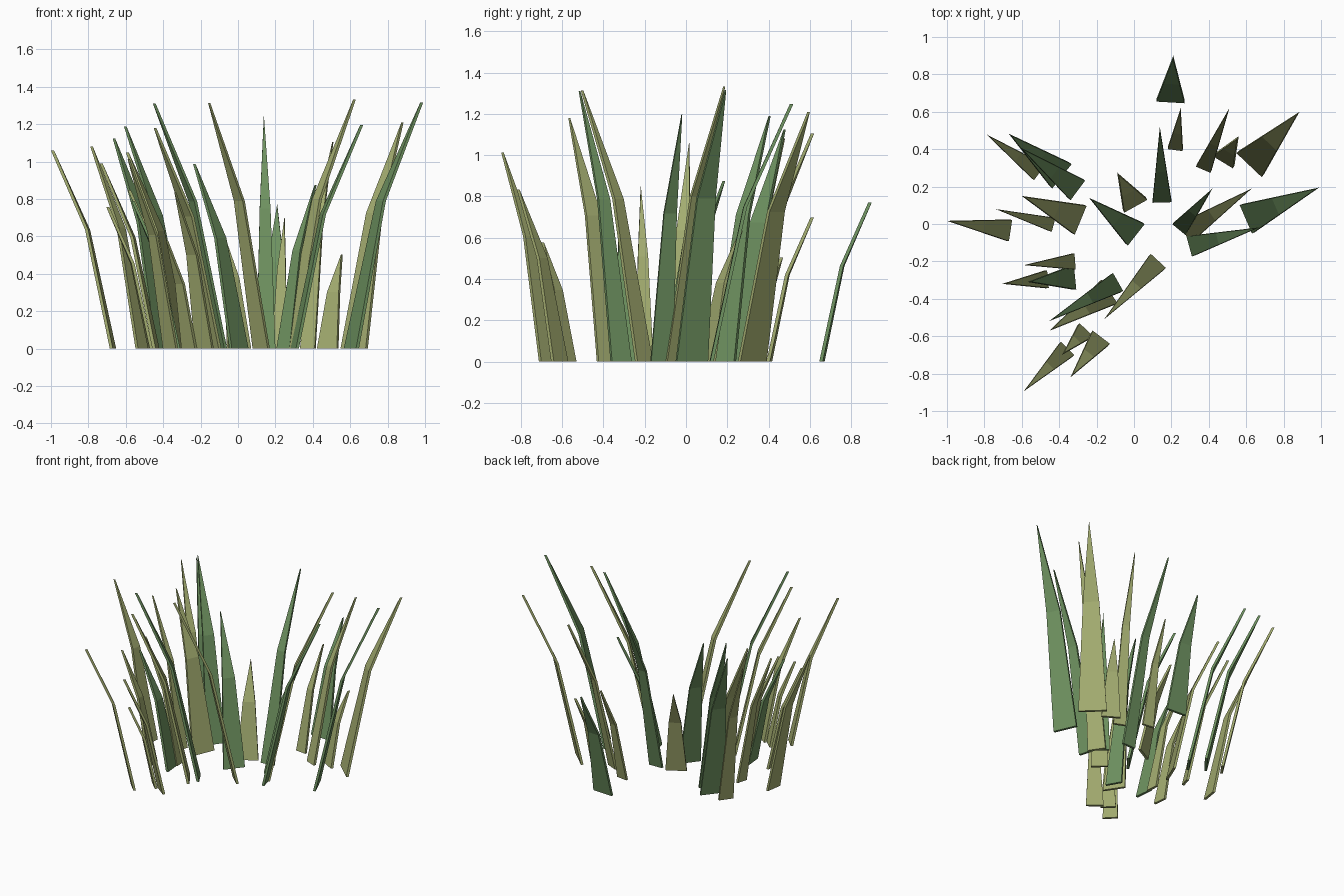
import bpy, bmesh
from mathutils import Vector

THICK = 0.017      # horizontal thickness of every blade
RISE = 3.08        # blade height per unit of outward lean


def make_material(name, rgb):
    m = bpy.data.materials.new(name)
    m.diffuse_color = (*rgb, 1)
    return m


olive = make_material("olive grass", (0.366, 0.413, 0.162))
green = make_material("green grass", (0.156, 0.287, 0.117))


def blade(name, mat, cx, cy, tx, ty, width):
    """Flat pointed blade that leans from its root to its tip, with one bend."""
    root, lean = Vector((cx, cy, 0)), Vector((tx - cx, ty - cy, 0))
    length = lean.length
    out = lean.normalized()
    side = Vector((out.y, -out.x, 0))
    height, reach = RISE * length, length - THICK
    bm = bmesh.new()

    def outline(shift):
        def pt(s, along, up):
            return bm.verts.new(root + out * (reach * along + shift)
                                + side * (s * width / 2) + Vector((0, 0, up * height)))
        # root corners, bend corners, tip
        return [pt(-1, 0, 0), pt(1, 0, 0), pt(0.58, 0.42, 0.6),
                pt(0, 1, 1), pt(-0.58, 0.42, 0.6)]

    a, b = outline(0), outline(THICK)
    for v in (a, b):
        bm.faces.new((v[0], v[1], v[2], v[4]))
        bm.faces.new((v[4], v[2], v[3]))
    for i in range(5):
        j = (i + 1) % 5
        bm.faces.new((a[i], a[j], b[j], b[i]))
    bmesh.ops.recalc_face_normals(bm, faces=bm.faces)
    mesh = bpy.data.meshes.new(name)
    bm.to_mesh(mesh)
    bm.free()
    mesh.materials.append(mat)
    bpy.context.collection.objects.link(bpy.data.objects.new(name, mesh))


# Root x, y, tip x, y, root width
olive_blades = [
    (0.22, 0.395, 0.25, 0.62, 0.08),
    (0.37, 0.29, 0.51, 0.62, 0.085),
    (0.475, 0.33, 0.56, 0.47, 0.125),
    (0.615, 0.315, 0.885, 0.60, 0.185),
    (0.27, -0.05, 0.63, 0.19, 0.12),
    (0.01, 0.095, -0.09, 0.275, 0.14),
    (-0.505, 0.275, -0.79, 0.48, 0.10),
    (-0.285, 0.02, -0.60, 0.15, 0.165),
    (-0.43, -0.005, -0.74, 0.08, 0.075),
    (-0.66, -0.035, -1.00, 0.017, 0.115),
    (-0.315, -0.20, -0.59, -0.22, 0.085),
    (-0.46, -0.295, -0.705, -0.32, 0.095),
    (-0.13, -0.36, -0.45, -0.57, 0.15),
    (0.13, -0.197, -0.16, -0.51, 0.11),
    (-0.255, -0.565, -0.385, -0.70, 0.10),
    (-0.175, -0.605, -0.34, -0.82, 0.115),
    (-0.355, -0.665, -0.59, -0.895, 0.10),
]
green_blades = [
    (0.195, 0.65, 0.21, 0.90, 0.15),
    (0.15, 0.115, 0.138, 0.52, 0.10),
    (0.598, 0.025, 0.99, 0.195, 0.165),
    (0.24, -0.03, 0.42, 0.19, 0.09),
    (0.295, -0.12, 0.67, -0.018, 0.11),
    (0.012, -0.058, -0.24, 0.14, 0.145),
    (-0.385, 0.255, -0.67, 0.483, 0.165),
    (-0.30, 0.18, -0.61, 0.41, 0.13),
    (-0.315, -0.285, -0.57, -0.31, 0.13),
    (-0.085, -0.31, -0.455, -0.52, 0.11),
]
for label, mat, blades in (("olive_blade", olive, olive_blades),
                           ("green_blade", green, green_blades)):
    for i, spec in enumerate(blades, 1):
        blade(f"{label}_{i}", mat, *spec)
